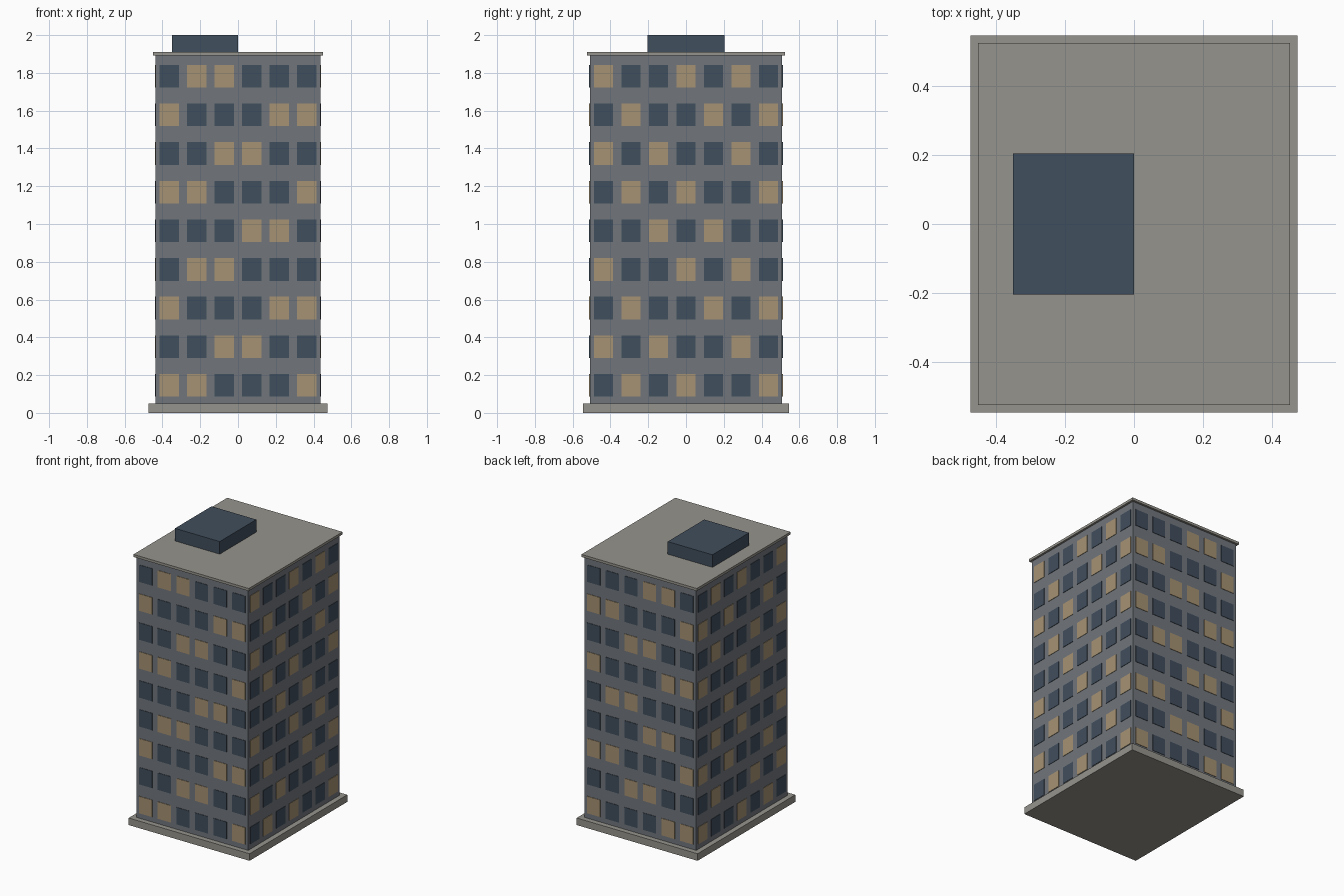
import bpy
import bmesh
from mathutils import Matrix, Vector

cube = bpy.data.objects.get("Cube")
if cube:
    bpy.data.objects.remove(cube, do_unlink=True)


def material(name, rgb):
    linear = [((c / 255 + 0.055) / 1.055) ** 2.4 for c in rgb] + [1.0]
    mat = bpy.data.materials.new(name)
    mat.use_nodes = True
    mat.diffuse_color = linear
    mat.node_tree.nodes["Principled BSDF"].inputs["Base Color"].default_value = linear
    return mat


stone = material("warm grey stone", (150, 148, 140))
wall = material("cool grey wall", (113, 118, 124))
dark = material("dark blue glass", (64, 78, 93))
lit = material("lit amber glass", (165, 146, 115))


def add_box(bm, low, high, mat_index=0):
    low, high = Vector(low), Vector(high)
    place = Matrix.Translation((low + high) / 2) @ Matrix.Diagonal((*(high - low), 1))
    verts = bmesh.ops.create_cube(bm, size=1, matrix=place)["verts"]
    for face in {f for v in verts for f in v.link_faces}:
        face.material_index = mat_index


def finish(name, bm, mats):
    mesh = bpy.data.meshes.new(name)
    bm.to_mesh(mesh)
    bm.free()
    for mat in mats:
        mesh.materials.append(mat)
    obj = bpy.data.objects.new(name, mesh)
    bpy.context.collection.objects.link(obj)


def box_part(name, low, high, mat):
    bm = bmesh.new()
    add_box(bm, low, high)
    finish(name, bm, [mat])


# Proportions come from one window bay
BAY, FLOOR, FLOORS = 0.1455, 0.2045, 9
COLS_X, COLS_Y = 6, 7
HX, HY = BAY * COLS_X / 2, BAY * COLS_Y / 2
BASE, EAVES, ROOF, TOP = 0.05, 1.893, 1.911, 2.0


def slab(name, overhang, z0, z1, mat):
    x, y = HX + overhang, HY + overhang
    box_part(name, (-x, -y, z0), (x, y, z1), mat)


# Plinth, tower and roof slab
slab("plinth", BAY / 4, 0, BASE, stone)
slab("tower_body", 0, BASE, EAVES, wall)
slab("roof_slab", BAY / 10, EAVES, ROOF, stone)

# Plant room on the roof
box_part("roof_plant_room", (-0.35, -0.204, ROOF), (0, 0.204, TOP), dark)


# Thin window plates, with a repeating pattern of lit rooms
def windows(name, axis, side):
    bm = bmesh.new()
    columns = COLS_X if axis == 0 else COLS_Y
    face = side * (HY if axis == 0 else HX)
    for row in range(FLOORS):
        z = 0.146 + row * FLOOR
        for col in range(columns):
            if axis == 0:
                is_lit = (col + 3 * row) % 5 in (0, 1)
            else:
                is_lit = (col + row) % 5 in (1, 3)
            centre, half = Vector((0, 0, z)), Vector((0, 0, 0.06))
            centre[axis] = (col - (columns - 1) / 2) * BAY
            half[axis] = BAY * 0.35
            centre[1 - axis] = face
            half[1 - axis] = 0.003
            add_box(bm, centre - half, centre + half, int(is_lit))
    finish(name, bm, [dark, lit])


windows("front_windows", 0, -1)
windows("back_windows", 0, 1)
windows("left_windows", 1, 1)
windows("right_windows", 1, -1)
